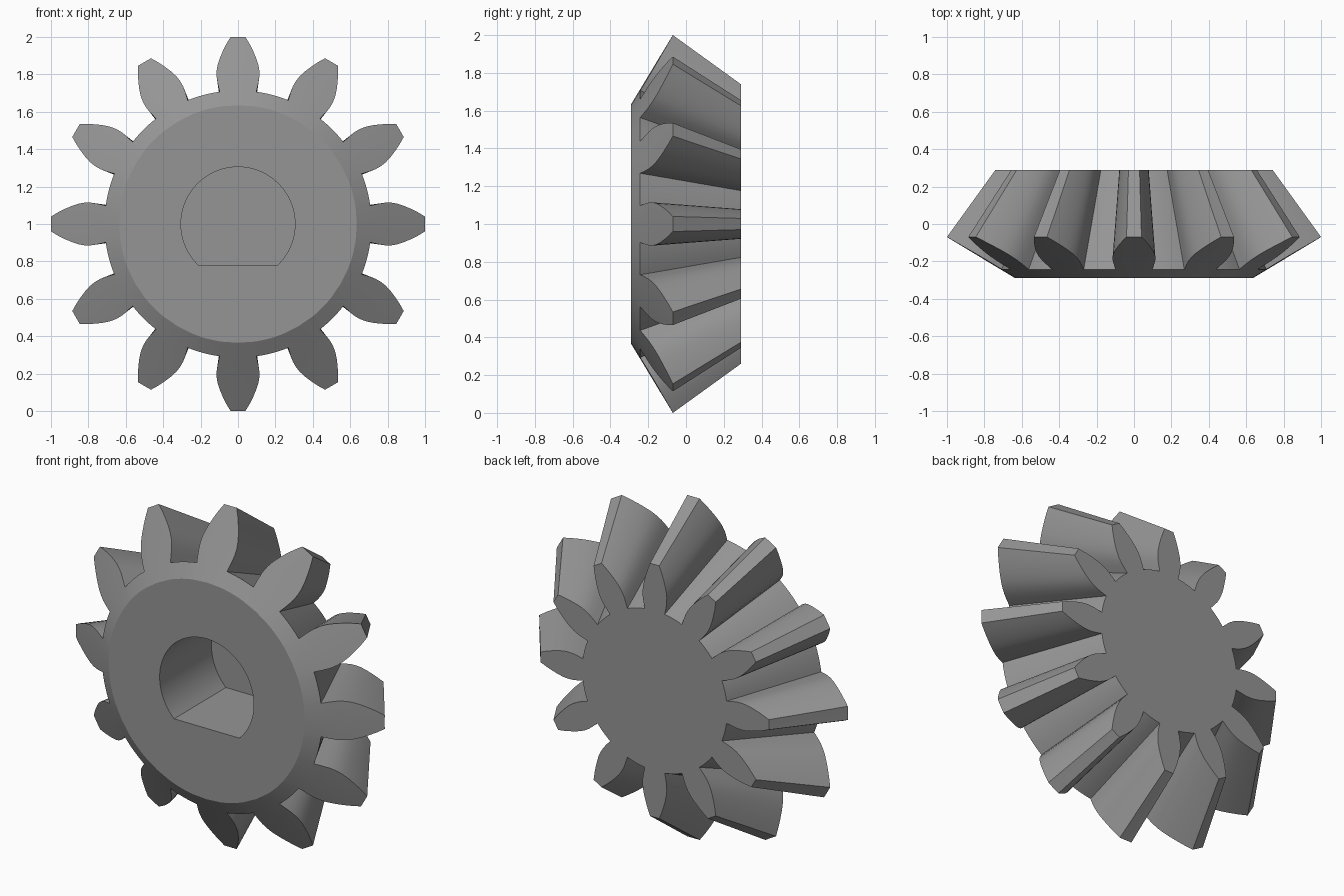
import bpy, bmesh, math

if "Cube" in bpy.data.objects:
    bpy.data.objects.remove(bpy.data.objects["Cube"])

TEETH = 12
APEX, BACK, FRONT = 1.315, 0.29, -0.29   # depth of cone apex, back plane, front plane
RIM, ROOT = 0.635, 0.714                 # front rim and tooth root radii
# half width and height of one tooth, above the root
TOOTH = [(0.108, 0.75), (0.114, 0.785), (0.114, 0.82), (0.109, 0.85),
         (0.098, 0.885), (0.081, 0.925), (0.062, 0.963), (0.04, 1.0)]
BASE = math.asin(0.098 / ROOT)
STEP = 2 * math.pi / TEETH

steel = bpy.data.materials.new("grey steel")
steel.diffuse_color = (0.3, 0.3, 0.3, 1)
steel.use_nodes = True
steel.node_tree.nodes["Principled BSDF"].inputs["Base Color"].default_value = steel.diffuse_color

bm = bmesh.new()


def pair(x, h, turn):
    """Vertex on the front cone and its partner on the back plane, along a ray to the apex."""
    r = math.hypot(x, h)
    y = FRONT + 0.603 * (r - RIM)
    a = math.atan2(x, h) + turn
    t = (APEX - BACK) / (APEX - y)
    return (bm.verts.new((r * math.sin(a), y, 1 + r * math.cos(a))),
            bm.verts.new((t * r * math.sin(a), BACK, 1 + t * r * math.cos(a))))


def wall(p, q):
    bm.faces.new((p[0], q[0], q[1], p[1]))


# Root ring: three points under each tooth, then the gap arc
GAP = 6
angles = [-BASE, 0] + [BASE + (STEP - 2 * BASE) * i / GAP for i in range(GAP)]
per = len(angles)
root, rim = [], []
for k in range(TEETH):
    for a in angles:
        b = a + k * STEP
        root.append(pair(ROOT * math.sin(a), ROOT * math.cos(a), k * STEP))
        rim.append(bm.verts.new((RIM * math.sin(b), FRONT, 1 + RIM * math.cos(b))))
n = len(root)
for i in range(n):
    j = (i + 1) % n
    bm.faces.new((rim[i], rim[j], root[j][0], root[i][0]))   # front cone
    if i % per >= 2:
        wall(root[i], root[j])                               # gap floor
bm.faces.new(rim)
bm.faces.new([p[1] for p in root])

# Teeth: rows stacked outward from the root
for k in range(TEETH):
    low = [root[k * per + i] for i in range(3)]
    for w, h in TOOTH:
        row = [pair(x, h, k * STEP) for x in (-w, 0, w)]
        for s in (0, 1):
            for i in (0, 1):
                bm.faces.new((low[i][s], low[i + 1][s], row[i + 1][s], row[i][s]))
        wall(low[0], row[0])
        wall(low[2], row[2])
        low = row
    wall(low[0], low[1])
    wall(low[1], low[2])

bmesh.ops.recalc_face_normals(bm, faces=bm.faces)
mesh = bpy.data.meshes.new("bevel_gear")
bm.to_mesh(mesh)
bm.free()
mesh.materials.append(steel)
gear = bpy.data.objects.new("bevel_gear", mesh)
bpy.context.collection.objects.link(gear)

# Blind shaft hole with a flat side
R, FLAT, SEG = 0.305, 0.22, 64
half = math.pi - math.acos(FLAT / R)
bm = bmesh.new()
prof = [-half + 2 * half * i / SEG for i in range(SEG + 1)]
face = bm.faces.new([bm.verts.new((R * math.sin(a), -0.5, 1 + R * math.cos(a))) for a in prof])
ext = bmesh.ops.extrude_face_region(bm, geom=[face])
for v in ext["geom"]:
    if isinstance(v, bmesh.types.BMVert):
        v.co.y = 0.19
bmesh.ops.recalc_face_normals(bm, faces=bm.faces)
cut_mesh = bpy.data.meshes.new("hole_cutter")
bm.to_mesh(cut_mesh)
bm.free()
cut_mesh.materials.append(steel)
cutter = bpy.data.objects.new("hole_cutter", cut_mesh)
cutter.hide_render = True
bpy.context.collection.objects.link(cutter)

mod = gear.modifiers.new("shaft_hole", 'BOOLEAN')
mod.operation, mod.solver, mod.object = 'DIFFERENCE', 'EXACT', cutter
bpy.context.view_layer.objects.active = gear
gear.select_set(True)
bpy.ops.object.modifier_apply(modifier=mod.name)
bpy.data.objects.remove(cutter)
bpy.ops.object.shade_smooth_by_angle(angle=math.radians(25))
